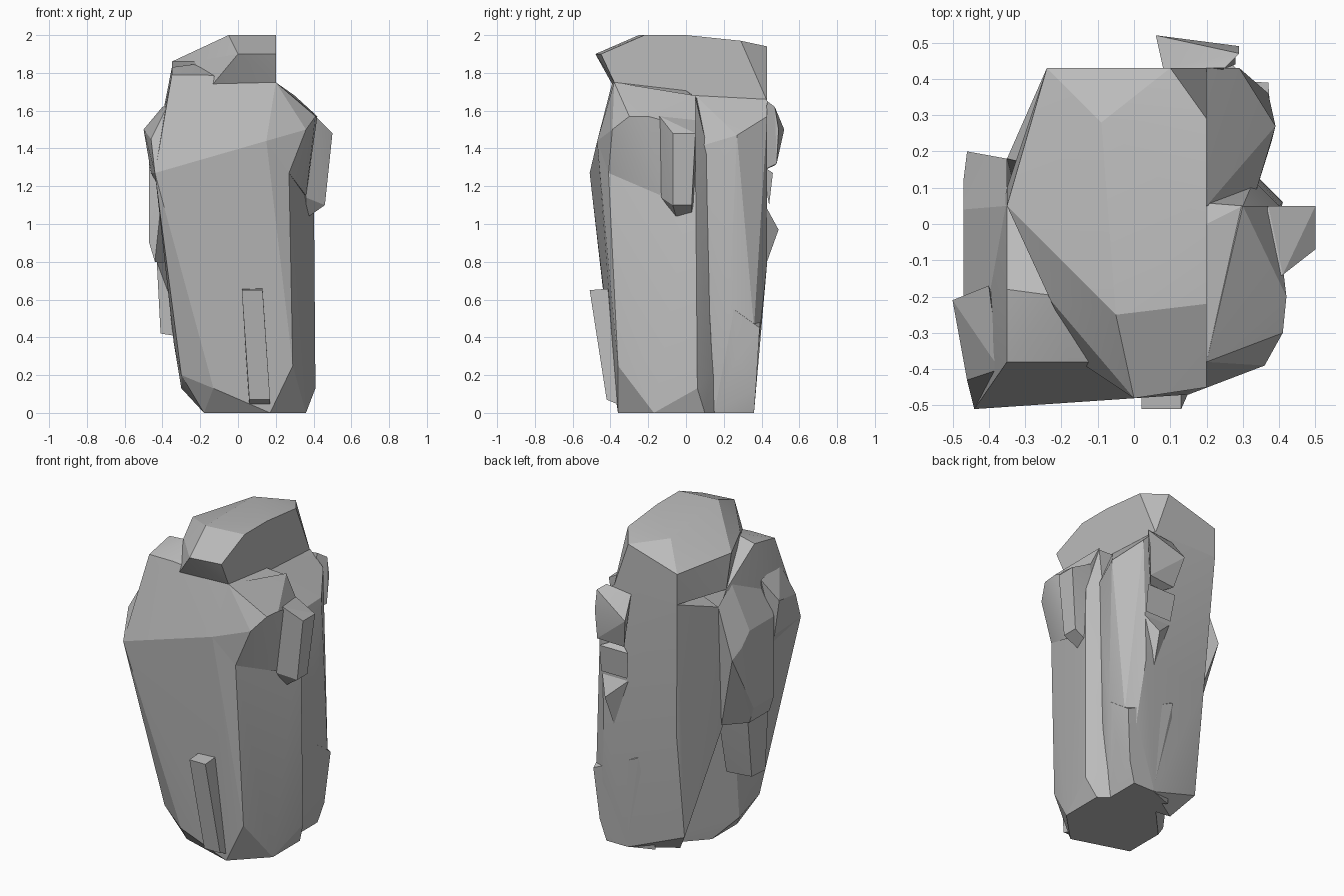
import bpy
import bmesh
from math import radians

default_cube = bpy.data.objects.get("Cube")
if default_cube:
    bpy.data.objects.remove(default_cube, do_unlink=True)

# Heights of the main breaks in the stone
base, heel, knee, waist = 0, .13, .45, .8
brow, shoulder, neck, rim, crown = 1.27, 1.57, 1.75, 1.9, 2

# Outer planes of the body and of its cap
left, right, front, back = .41, -.44, -.38, .43
overhang = -.51
cap_left, cap_right = .2, -.35


def make_material(name, grey):
    """One plain flat colour, shown in the viewport and in a render."""
    material = bpy.data.materials.new(name)
    material.use_nodes = True
    colour = (grey, grey, grey, 1)
    material.diffuse_color = colour
    shader = material.node_tree.nodes["Principled BSDF"]
    shader.inputs["Base Color"].default_value = colour
    return material


stone_grey = make_material("stone_grey", .5)


def rock(name, corners):
    """Chisel one convex block of stone out of its corner points."""
    bm = bmesh.new()
    for corner in corners:
        bm.verts.new(corner)
    bmesh.ops.convex_hull(bm, input=bm.verts[:])
    # Drop corners that ended up inside the block
    loose = [vert for vert in bm.verts if not vert.link_faces]
    bmesh.ops.delete(bm, geom=loose, context="VERTS")
    bmesh.ops.recalc_face_normals(bm, faces=bm.faces[:])
    mesh = bpy.data.meshes.new(name)
    bm.to_mesh(mesh)
    bm.free()
    mesh.materials.append(stone_grey)
    block = bpy.data.objects.new(name, mesh)
    bpy.context.collection.objects.link(block)
    # Soften only the shallow creases
    bpy.ops.object.select_all(action="DESELECT")
    block.select_set(True)
    bpy.context.view_layer.objects.active = block
    bpy.ops.object.shade_smooth_by_angle(angle=radians(15))
    return block


# Tall front body, leaning out towards its brow
rock("front_body", [
    # shoulders
    (cap_right, front, neck + .04), (-.18, front, neck + .04),
    (cap_right, -.18, neck + .08), (-.2, -.2, neck + .1),
    (cap_left, front, neck), (.3, .05, neck - .08),
    (.4, .05, brow + .1), (cap_right, .1, neck - .1),
    # brow
    (right, overhang, brow), (right, -.3, brow + .1),
    (.15, -.47, brow + .17), (.27, -.41, brow),
    (.33, .12, brow + .1),
    # foot
    (.29, -.36, .25), (left, .06, heel), (.36, -.17, base),
    (.36, .1, base), (.17, -.36, base),
    (-.13, front, heel), (-.3, -.3, .2), (-.34, -.2, knee - .08),
    (-.3, -.1, heel), (-.18, -.25, base), (-.18, 0, base),
    (.1, .3, base), (.34, .13, .2),
])

# Shoulder jutting out over the left side of the front body
rock("left_shoulder", [
    (cap_left, front, neck), (.31, -.1, neck - .09),
    (.3, .05, neck - .07), (left, -.3, shoulder),
    (.42, -.2, shoulder), (.36, -.39, shoulder - .07),
    (.39, .05, shoulder - .07), (.15, -.47, brow + .17),
    (.27, -.41, brow), (.36, -.13, brow - .12), (.1, 0, brow),
])

# Back body, split from the front by a crevice on the side
rock("back_body", [
    # sloping top tucked under the cap
    (cap_left, .05, neck - .07), (cap_left, back, neck - .09),
    (-.24, back, neck - .1), (cap_right, .18, shoulder),
    # side panels
    (.33, .07, brow + .14), (.37, .2, brow + .14),
    (.39, .27, shoulder - .1), (.29, back, shoulder),
    (.38, .23, knee + .1), (.34, .13, knee),
    (.37, .36, knee), (.27, back, waist),
    (-.33, .1, waist), (-.2, .38, waist),
    # foot
    (-.2, .3, heel), (-.1, .2, base), (.15, .36, base),
    (.33, .36, heel), (.3, .15, base),
])

# Swollen foot at the back
rock("back_foot", [
    (.38, .25, knee + .1), (.37, .39, knee), (.05, .4, knee + .15),
    (.36, .27, knee - .15), (.34, .37, heel), (.3, .36, base),
    (.16, .36, base), (.3, .15, base), (0, .3, base),
])

# Overhanging cap, peaked at the front
rock("cap", [
    # crown
    (-.05, -.25, crown), (cap_left, -.22, crown), (cap_left, 0, crown),
    (-.09, .28, crown - .03), (cap_left, .29, crown - .03),
    (.1, back, crown - .06),
    # rim
    (0, -.48, rim), (cap_left, -.45, rim), (-.23, -.21, rim - .04),
    (cap_right, .05, rim - .04), (-.24, back, rim - .06),
    # underside
    (-.15, front, neck - .03), (cap_left, front, neck),
    (cap_left, .05, neck - .08), (cap_left, back, neck - .1),
    (-.24, back, neck - .1), (cap_right, .1, neck - .1),
])

# Thin upright sliver leaning on the front, narrow end down
rock("front_sliver", [
    (side + lean, depth, height)
    for side in (.02, .13)
    for lean, depth, height in [
        (0, overhang, .65), (0, front, .66),
        (.04, -.42, .07), (.04, -.3, base + .02)]
])

# Hanging crag on the left side
rock("left_crag", [
    (.5, -.07, 1.48), (.5, .05, 1.48),
    (.46, -.07, 1.1), (.46, .03, 1.1),
    (.36, -.13, 1.14), (.36, -.05, 1.03), (.36, .03, 1.04),
    (.3, -.2, shoulder), (.41, -.14, shoulder),
    (.37, .05, shoulder - .02), (.3, .05, 1.1),
])

# Shoulder crag on the right side
rock("shoulder_crag", [
    (-.5, -.21, 1.5), (-.46, -.43, 1.45),
    (-.4, -.17, shoulder + .05), (-.37, -.4, shoulder + .06),
    (right, overhang, brow), (-.46, -.22, brow),
    (cap_right, -.3, brow - .2),
])

# Upper and lower plates below the right shoulder
rock("upper_plate", [
    (cap_right, -.25, neck - .1), (cap_right, .05, neck - .08),
    (cap_right, .18, shoulder), (-.47, -.2, brow + .13),
    (-.47, .04, brow + .13), (-.47, .12, brow + .05),
    (-.46, .2, brow), (-.47, -.2, waist + .1),
    (-.47, 0, waist + .1), (right, -.2, waist),
    (right, 0, waist), (-.33, .12, waist),
])
rock("lower_plate", [
    (-.43, -.2, waist), (-.43, 0, waist), (-.3, .1, waist),
    (-.41, -.2, knee - .03), (-.4, -.08, knee - .03),
    (-.28, -.25, knee - .05), (-.28, 0, knee),
])

# Three crags stepping down the back
rock("back_upper_crag", [
    (.06, .52, 1.5), (.29, .49, 1.5),
    (.29, .47, shoulder + .05), (.25, back, shoulder + .08),
    (.08, back, shoulder + .06), (.28, .48, brow + .05),
    (.1, .47, brow + .04), (.2, .38, brow),
])
rock("back_middle_crag", [
    (.28, .46, brow), (.08, .46, brow), (.18, .4, brow + .04),
    (.28, .44, 1.1), (.1, .44, 1.1),
])
rock("back_spike", [
    (.28, back, 1.08), (.1, back, 1.08), (.22, .49, .97),
    (.2, .4, .72),
])
